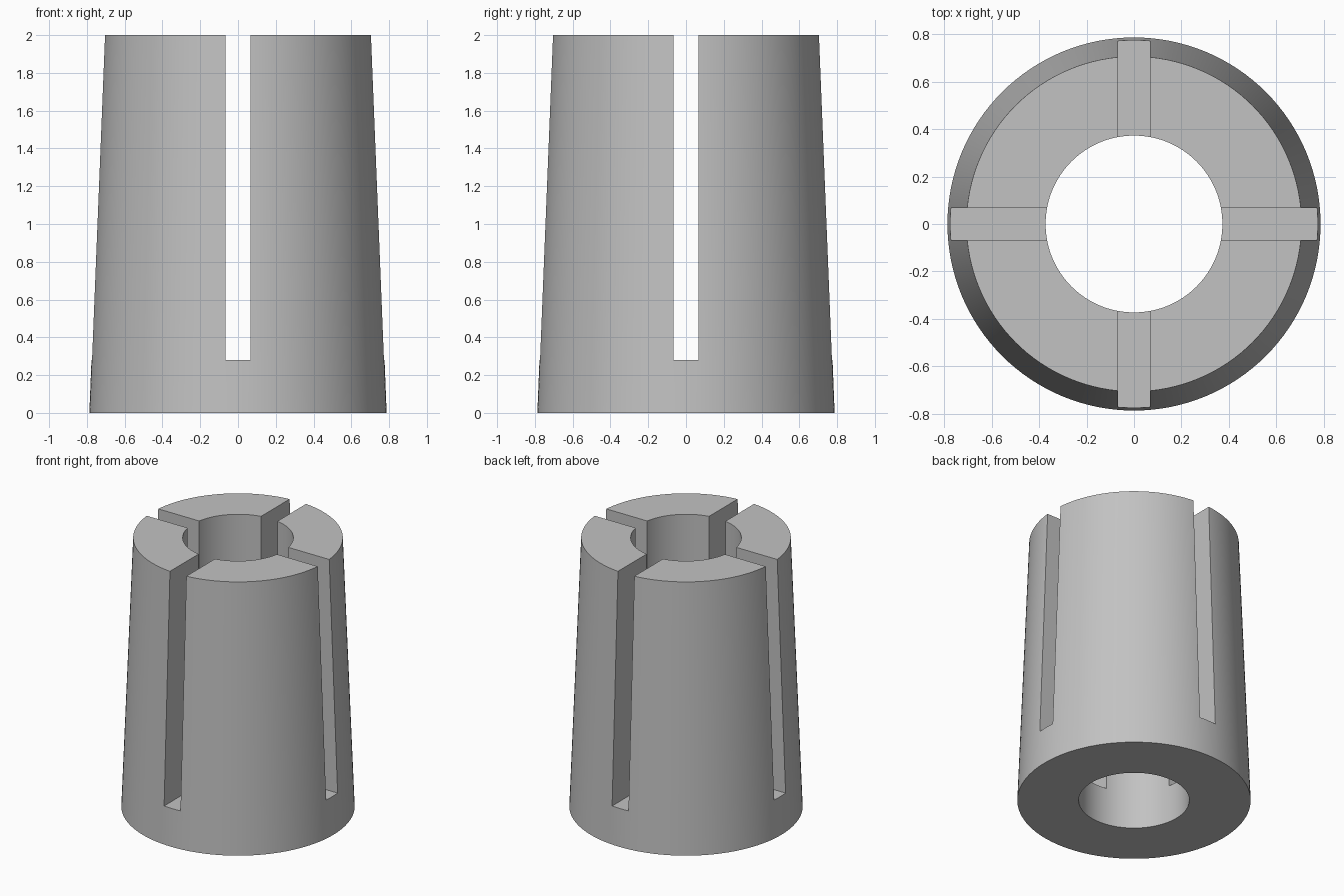
import bpy
import math

cube = bpy.data.objects.get("Cube")
if cube:
    bpy.data.objects.remove(cube, do_unlink=True)

HEIGHT = 2.0
BASE_RADIUS, TOP_RADIUS, BORE_RADIUS = 0.787, 0.707, 0.373
SLOT_WIDTH, SLOT_FLOOR = 0.135, 0.28
SIDES = 128

grey = bpy.data.materials.new("satin grey")
grey.use_nodes = True
colour = (0.54, 0.54, 0.54, 1)
grey.diffuse_color = colour
grey.node_tree.nodes["Principled BSDF"].inputs["Base Color"].default_value = colour


def cut(target, cutter):
    """Subtract the cutter from the target, then discard the cutter."""
    mod = target.modifiers.new("cut", "BOOLEAN")
    mod.operation = "DIFFERENCE"
    mod.solver = "EXACT"
    mod.object = cutter
    bpy.ops.object.select_all(action="DESELECT")
    target.select_set(True)
    bpy.context.view_layer.objects.active = target
    bpy.ops.object.modifier_apply(modifier=mod.name)
    bpy.data.objects.remove(cutter, do_unlink=True)


# Tapered sleeve body
bpy.ops.mesh.primitive_cone_add(vertices=SIDES, radius1=BASE_RADIUS, radius2=TOP_RADIUS,
                                depth=HEIGHT, location=(0, 0, HEIGHT / 2))
sleeve = bpy.context.object
sleeve.name = "slotted_tapered_sleeve"
sleeve.data.materials.append(grey)

# Straight through bore
bpy.ops.mesh.primitive_cylinder_add(vertices=SIDES, radius=BORE_RADIUS, depth=HEIGHT * 2,
                                    location=(0, 0, HEIGHT / 2))
bore = bpy.context.object
bore.name = "bore_cutter"
bore.hide_render = True
cut(sleeve, bore)

# Two crossing slots, open at the top, leave four fingers
for angle in (0, math.pi / 2):
    bpy.ops.mesh.primitive_cube_add(size=1, location=(0, 0, SLOT_FLOOR + HEIGHT / 2),
                                    rotation=(0, 0, angle))
    slot = bpy.context.object
    slot.name = "slot_cutter"
    slot.scale = (BASE_RADIUS * 3, SLOT_WIDTH, HEIGHT)
    slot.hide_render = True
    bpy.context.view_layer.update()
    cut(sleeve, slot)

# Smooth walls with crisp rims and slot edges
sleeve.select_set(True)
bpy.context.view_layer.objects.active = sleeve
bpy.ops.object.shade_smooth_by_angle(angle=math.radians(30))
